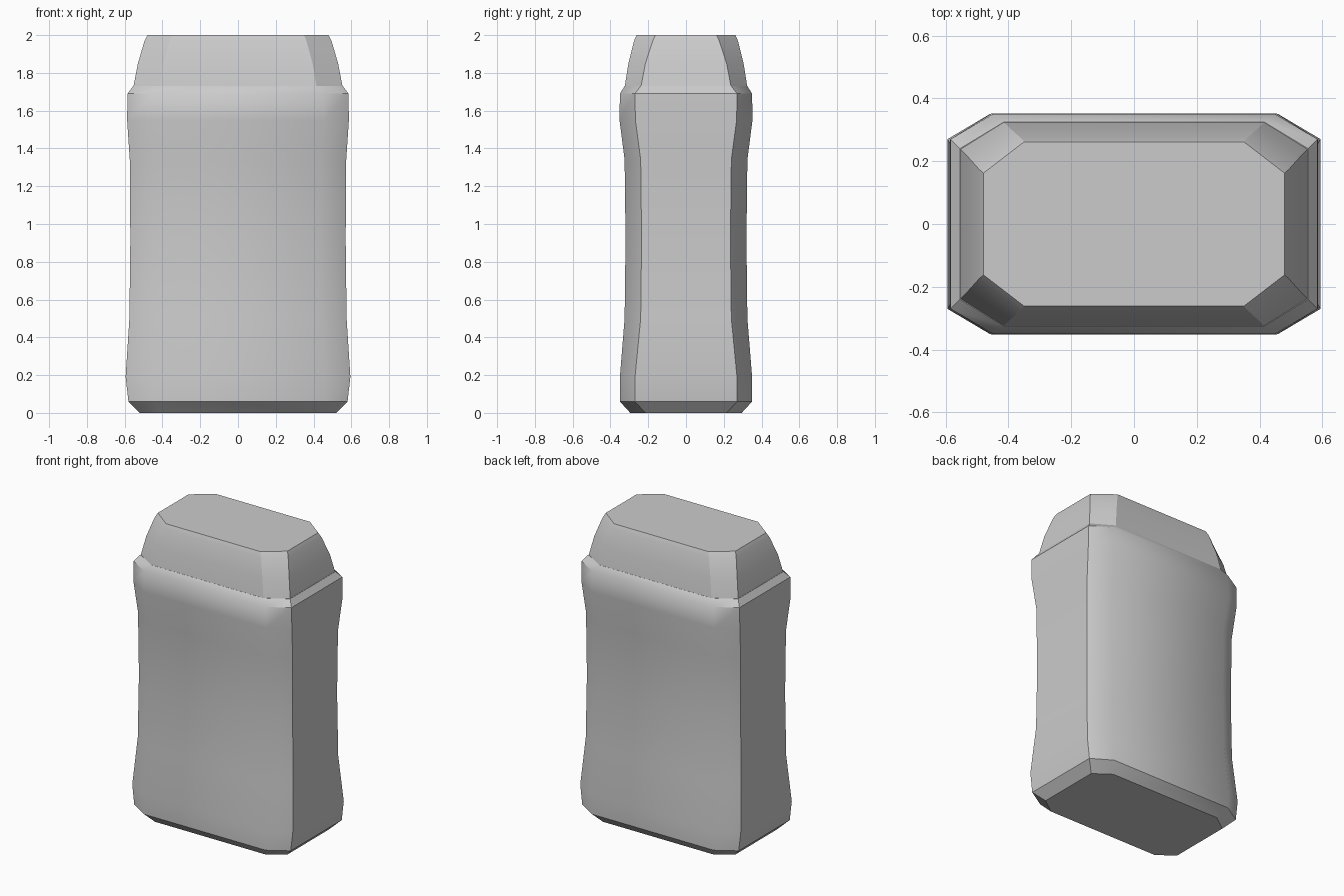
import bpy
import bmesh
import math

cube = bpy.data.objects.get("Cube")
if cube:
    bpy.data.objects.remove(cube, do_unlink=True)

# One plain grey material
grey = bpy.data.materials.new("light_grey")
grey.use_nodes = True
colour = (0.6, 0.6, 0.6, 1.0)
grey.diffuse_color = colour
grey.node_tree.nodes["Principled BSDF"].inputs["Base Color"].default_value = colour


def loft(name, sections, cap_bottom, angle):
    """Stack chamfered rectangles: (z, half width, half depth, flat half width, flat half depth)."""
    bm = bmesh.new()
    rings = []
    for z, hx, hy, fx, fy in sections:
        outline = [(hx, -fy), (hx, fy), (fx, hy), (-fx, hy),
                   (-hx, fy), (-hx, -fy), (-fx, -hy), (fx, -hy)]
        rings.append([bm.verts.new((x, y, z)) for x, y in outline])
    for low, high in zip(rings, rings[1:]):
        for i in range(8):
            j = (i + 1) % 8
            bm.faces.new((low[i], low[j], high[j], high[i]))
    bm.faces.new(rings[-1])
    if cap_bottom:
        bm.faces.new(rings[0][::-1])
    mesh = bpy.data.meshes.new(name)
    bm.to_mesh(mesh)
    bm.free()
    mesh.materials.append(grey)
    obj = bpy.data.objects.new(name, mesh)
    bpy.context.collection.objects.link(obj)
    bpy.ops.object.select_all(action='DESELECT')
    obj.select_set(True)
    bpy.context.view_layer.objects.active = obj
    bpy.ops.object.shade_smooth_by_angle(angle=math.radians(angle))
    return obj


# Waisted body with a bevelled foot and shoulder
loft("bottle_body", [
    (0.00, 0.52, 0.295, 0.41, 0.215),
    (0.06, 0.58, 0.35, 0.45, 0.27),
    (0.19, 0.595, 0.35, 0.46, 0.27),
    (0.50, 0.575, 0.325, 0.44, 0.24),
    (0.92, 0.57, 0.32, 0.435, 0.235),
    (1.34, 0.573, 0.325, 0.44, 0.24),
    (1.55, 0.587, 0.352, 0.455, 0.268),
    (1.69, 0.585, 0.35, 0.45, 0.27),
    (1.73, 0.555, 0.325, 0.415, 0.24),
], True, 33)

# Tapered lid with rounded sides and a flat top
loft("bottle_lid", [
    (1.73, 0.553, 0.324, 0.415, 0.238),
    (1.85, 0.53, 0.305, 0.395, 0.215),
    (1.97, 0.495, 0.275, 0.362, 0.176),
    (2.00, 0.48, 0.262, 0.35, 0.162),
], False, 31)
